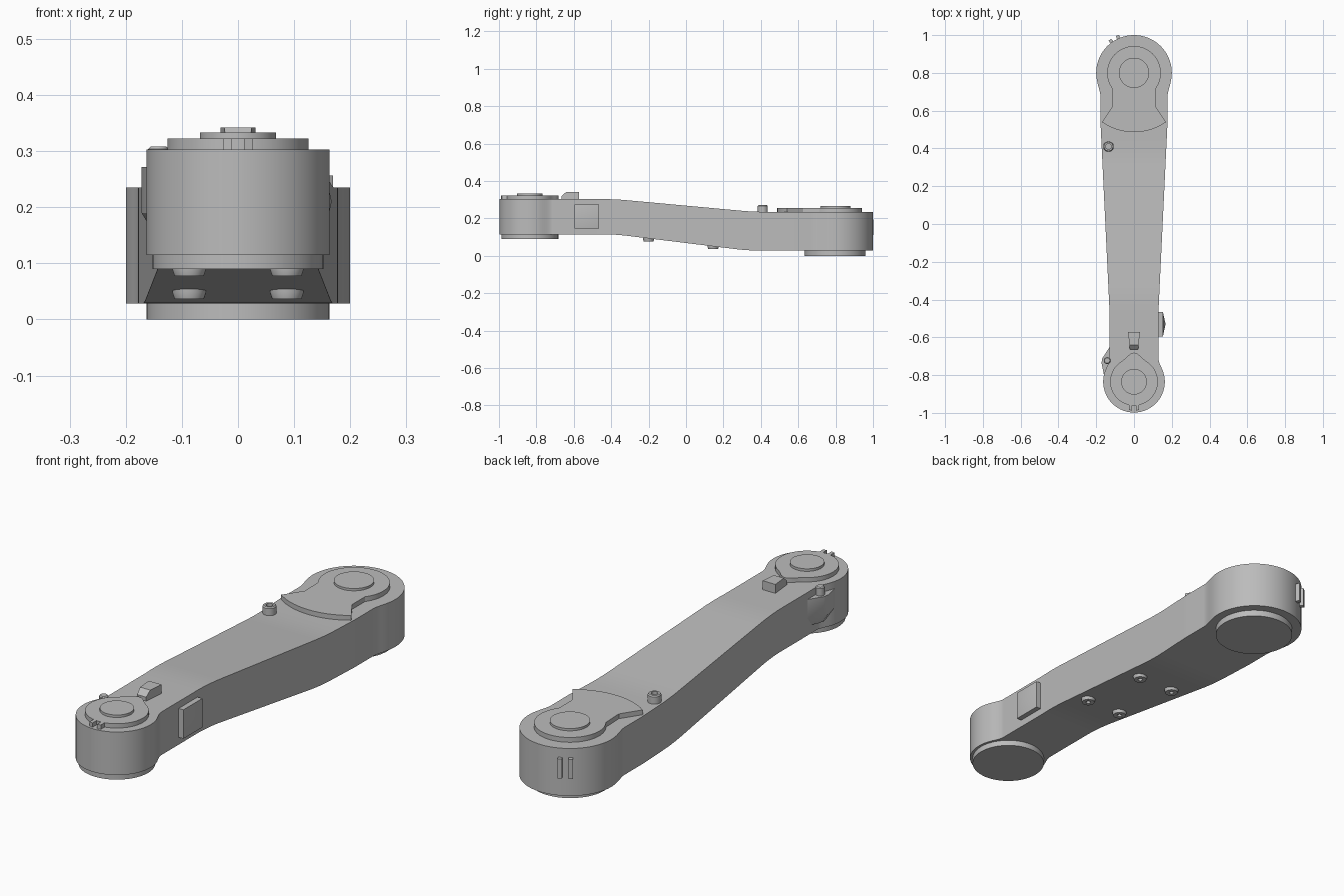
import bpy, bmesh, math
from math import sin, cos, pi, sqrt, radians

cube = bpy.data.objects.get("Cube")
if cube:
    bpy.data.objects.remove(cube, do_unlink=True)

grey = bpy.data.materials.new("light grey")
grey.use_nodes = True
grey.diffuse_color = (0.5, 0.5, 0.5, 1)
grey.node_tree.nodes["Principled BSDF"].inputs["Base Color"].default_value = (0.5, 0.5, 0.5, 1)

SMALL_Y, SMALL_R = -0.835, 0.163
BIG_Y, BIG_R = 0.8, 0.2


def loft(name, rings):
    """Closed solid skinned through rings of equal point count."""
    bm = bmesh.new()
    vr = [[bm.verts.new(p) for p in ring] for ring in rings]
    n = len(vr[0])
    for a, b in zip(vr, vr[1:]):
        for i in range(n):
            j = (i + 1) % n
            bm.faces.new((a[i], a[j], b[j], b[i]))
    bm.faces.new(vr[0])
    bm.faces.new(vr[-1])
    bmesh.ops.remove_doubles(bm, verts=bm.verts, dist=1e-5)
    bmesh.ops.recalc_face_normals(bm, faces=bm.faces)
    mesh = bpy.data.meshes.new(name)
    bm.to_mesh(mesh)
    bm.free()
    mesh.materials.append(grey)
    ob = bpy.data.objects.new(name, mesh)
    bpy.context.collection.objects.link(ob)
    bpy.ops.object.select_all(action='DESELECT')
    ob.select_set(True)
    bpy.context.view_layer.objects.active = ob
    bpy.ops.object.shade_smooth_by_angle(angle=radians(25))
    return ob


def prism(name, pts, z0, z1):
    return loft(name, [[(x, y, z) for x, y in pts] for z in (z0, z1)])


def lathe(name, x, y, profile, n=48):
    return loft(name, [[(x + r * cos(2 * pi * i / n), y + r * sin(2 * pi * i / n), z)
                        for i in range(n)] for r, z in profile])


def disc(name, y, r, z0, z1):
    return lathe(name, 0, y, [(r, z0), (r, z1)], 64)


# Arm body: rectangular sections along y, rounded at both ends
def ramp(y, y0, y1, a, b):
    return a + (b - a) * min(1, max(0, (y - y0) / (y1 - y0)))


def soft_ramp(y, *args):
    return sum(ramp(y + d * 0.015, *args) for d in range(-4, 5)) / 9


def half_width(y):
    arm = ramp(y, -0.45, 0.55, 0.13, 0.178) if SMALL_Y < y < BIG_Y else 0
    c, r = (SMALL_Y, SMALL_R) if y < 0 else (BIG_Y, BIG_R)
    circle = sqrt(max(0, r * r - (y - c) ** 2))
    k = 0.02
    h = max(0, k - abs(arm - circle)) / k
    return max(arm, circle) + h * h * k / 4


stations = [SMALL_Y - SMALL_R * cos(pi * i / 64) for i in range(64)]
stations += [-0.66 + 0.02 * i for i in range(63)]
stations += [BIG_Y - BIG_R * cos(pi * i / 64) for i in range(1, 65)]
sections = []
for y in sorted(stations):
    w = half_width(y)
    top = soft_ramp(y, -0.38, 0.36, 0.303, 0.235)
    low = soft_ramp(y, -0.38, 0.33, 0.115, 0.028)
    sections.append([(-w, y, low), (w, y, low), (w, y, top), (-w, y, top)])
loft("arm_body", sections)

# Joint discs
disc("small_joint_base", SMALL_Y, 0.152, 0.09, 0.12)
disc("small_joint_hub", SMALL_Y, 0.068, 0.315, 0.333)
disc("big_joint_base", BIG_Y - 0.003, 0.163, 0, 0.035)
disc("big_joint_hub", BIG_Y, 0.08, 0.25, 0.266)

# Small cover with a lobe pointing inward
cover = []
for i in range(96):
    a = 2 * pi * i / 96 - pi / 2
    r = 0.126 + 0.028 * math.exp(-((a - pi / 2) / 0.28) ** 2)
    cover.append((r * cos(a), SMALL_Y + r * sin(a)))
prism("small_joint_cover", cover, 0.295, 0.322)

# Slotted tab at the front of the small cover
for s, side in ((1, "left"), (-1, "right")):
    prism("cover_tab_" + side, [(s * 0.011, -0.988), (s * 0.027, -0.984),
                                (s * 0.027, -0.94), (s * 0.011, -0.94)], 0.295, 0.322)

# Big cover: round end, neck and flared fan
fan = [(0.142 * cos(radians(a)), BIG_Y + 0.142 * sin(radians(a)))
       for a in range(-37, 218, 6)]
fan += [(-0.113, 0.625)]
fan += [(0.295 * sin(radians(a)), 0.781 - 0.295 * cos(radians(a)))
        for a in range(-35, 36, 5)]
fan += [(0.113, 0.625)]
prism("big_joint_cover", fan, 0.225, 0.256)

# Wedge-shaped stop on top
hook = [(-0.665, 0.295), (-0.665, 0.32), (-0.64, 0.342), (-0.572, 0.342), (-0.572, 0.295)]
loft("top_stop", [[(s * ramp(y, -0.665, -0.572, 0.022, 0.031), y, z) for y, z in hook]
                  for s in (-1, 1)])

# Side panel with a shallow pyramid face
loft("side_panel", [[(x, -0.53 + k * a * 0.065, 0.21 + k * b * 0.063)
                     for a, b in ((-1, -1), (1, -1), (1, 1), (-1, 1))]
                    for x, k in ((0.11, 1), (0.153, 1), (0.167, 0))])

# Connector housing with its peg
foot = [(-0.1, -0.64), (-0.13, -0.652), (-0.168, -0.712), (-0.172, -0.735),
        (-0.158, -0.805), (-0.1, -0.805)]
loft("connector_housing", [[(x * k, y, z) for x, y in foot]
                           for z, k in ((0.15, 0.86), (0.19, 1), (0.272, 1))])
lathe("connector_peg", -0.142, -0.723,
      [(0.018, 0.26), (0.018, 0.304), (0.014, 0.308)], 24)

# Hollow peg on the upper face
lathe("top_peg", -0.135, 0.41,
      [(0.027, 0.22), (0.027, 0.266), (0.023, 0.271), (0.014, 0.271), (0.014, 0.255)], 32)

# Four hollow feet under the arm
for y, z in ((-0.2, 0.077), (0.145, 0.036)):
    for x in (-0.087, 0.087):
        lathe("underside_foot", x, y, [(0.03, z + 0.03), (0.03, z + 0.012), (0.026, z),
                                       (0.01, z), (0.006, z + 0.01)], 32)

# Two vertical ribs on the back of the big end
for deg in (24, 36):
    a = radians(90 + deg)
    rib = [(r * cos(a) - t * sin(a), BIG_Y + r * sin(a) + t * cos(a))
           for r, t in ((0.19, -0.009), (0.217, -0.009), (0.217, 0.009), (0.19, 0.009))]
    prism("back_rib", rib, 0.11, 0.195)
